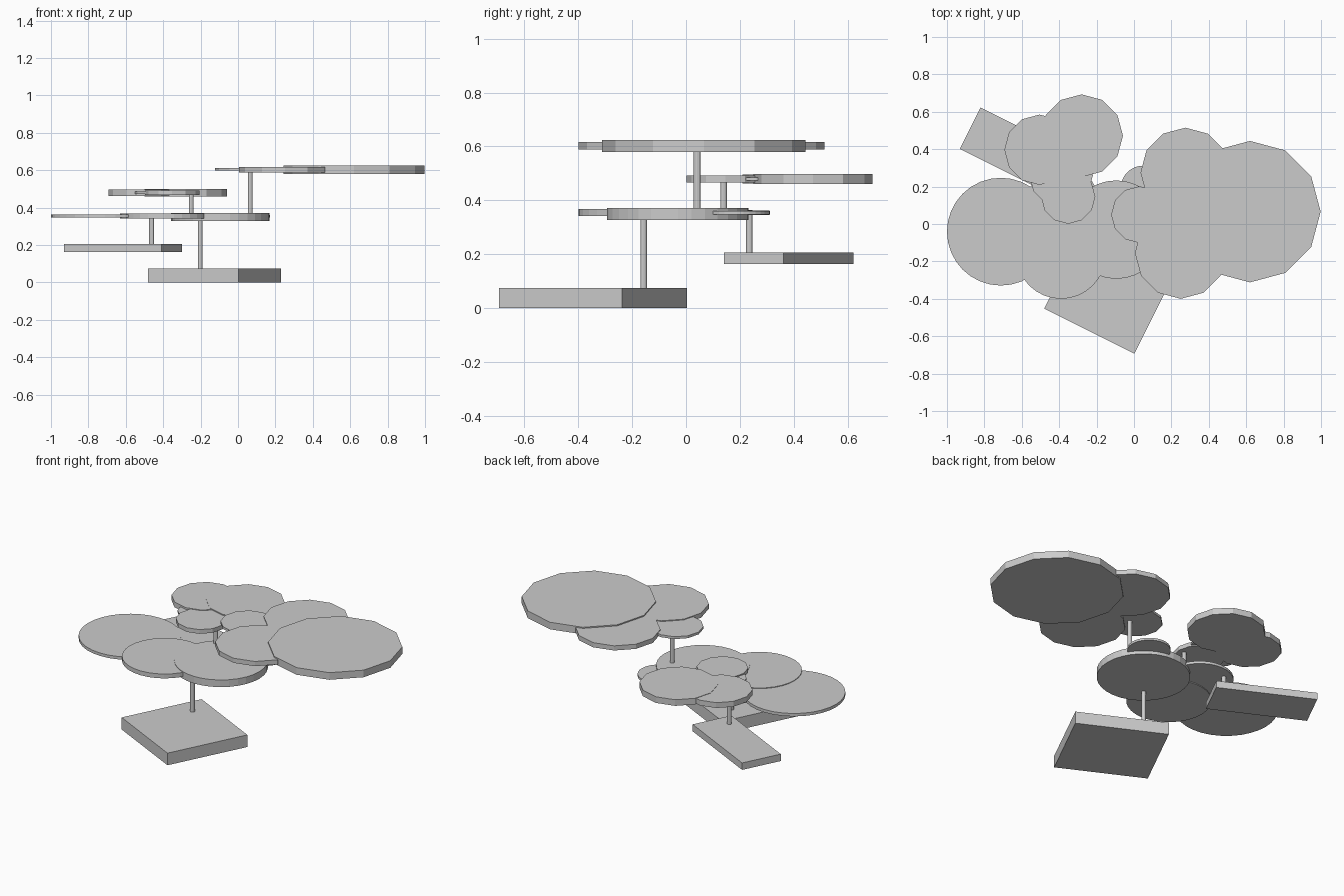
import bpy
from math import atan2


def disc(name, x, y, r, z0, z1, sides=12):
    bpy.ops.mesh.primitive_cylinder_add(vertices=sides, radius=r, depth=z1 - z0,
                                        location=(x, y, (z0 + z1) / 2))
    bpy.context.object.name = name


def slab(name, x, y, sx, sy, angle, z0, z1):
    bpy.ops.mesh.primitive_cube_add(size=1, location=(x, y, (z0 + z1) / 2),
                                    rotation=(0, 0, angle))
    bpy.context.object.name = name
    bpy.context.object.scale = (sx, sy, z1 - z0)


# Rectangular bases
tilt = atan2(-0.24, 0.48)
slab("front_base", -0.125, -0.345, 0.54, 0.51, tilt, 0, 0.075)
slab("back_base", -0.615, 0.382, 0.583, 0.247, tilt, 0.163, 0.206)

# Thin posts
for name, x, y, z0, z1 in [
        ("front_post", -0.202, -0.157, 0.07, 0.335),
        ("back_post", -0.462, 0.235, 0.2, 0.355),
        ("high_post", 0.065, 0.041, 0.36, 0.605),
        ("middle_post", -0.25, 0.14, 0.355, 0.48)]:
    disc(name, x, y, 0.0128, z0, z1)

# Low cluster of round pads
for i, (x, y, r, z0, z1) in enumerate([
        (-0.095, -0.03, 0.263, 0.327, 0.371),
        (-0.712, -0.041, 0.288, 0.346, 0.364),
        (-0.39, -0.16, 0.24, 0.341, 0.368),
        (0.05, 0.19, 0.122, 0.347, 0.361),
        (-0.38, 0.12, 0.19, 0.346, 0.362)]):
    disc(f"low_pad_{i + 1}", x, y, r, z0, z1, 32)

# Middle cluster of twelve-sided pads
for i, (x, y, r, z0, z1) in enumerate([
        (-0.28, 0.472, 0.221, 0.46, 0.498),
        (-0.505, 0.397, 0.188, 0.463, 0.496),
        (-0.352, 0.146, 0.145, 0.466, 0.492),
        (-0.39, 0.26, 0.17, 0.473, 0.485)]):
    disc(f"middle_pad_{i + 1}", x, y, r, z0, z1)

# High cluster of twelve-sided pads
for i, (x, y, r, z0, z1) in enumerate([
        (0.62, 0.066, 0.378, 0.58, 0.624),
        (0.275, 0.275, 0.24, 0.588, 0.617),
        (0.25, -0.155, 0.245, 0.588, 0.617),
        (0.03, 0.05, 0.152, 0.597, 0.612)]):
    disc(f"high_pad_{i + 1}", x, y, r, z0, z1)
